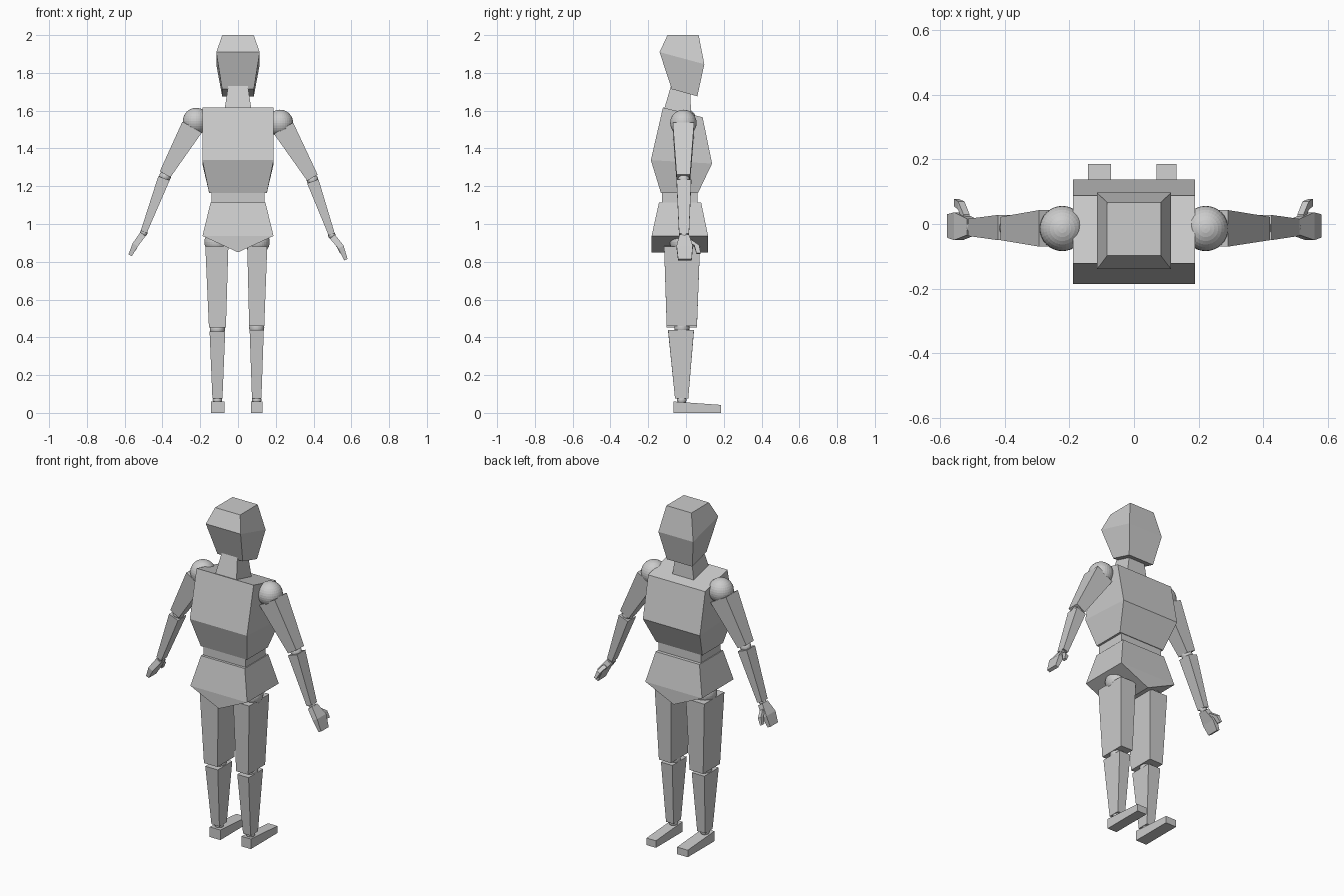
import bpy, bmesh
from mathutils import Vector

if "Cube" in bpy.data.objects:
    bpy.data.objects.remove(bpy.data.objects["Cube"])

grey = bpy.data.materials.new("light_grey")
grey.diffuse_color = (0.6, 0.6, 0.6, 1)
grey.use_nodes = True
grey.node_tree.nodes["Principled BSDF"].inputs["Base Color"].default_value = grey.diffuse_color


def finish(name, bm):
    bmesh.ops.remove_doubles(bm, verts=bm.verts, dist=0.0005)
    bmesh.ops.dissolve_degenerate(bm, edges=bm.edges, dist=0.0005)
    bmesh.ops.recalc_face_normals(bm, faces=bm.faces)
    me = bpy.data.meshes.new(name)
    bm.to_mesh(me)
    bm.free()
    me.materials.append(grey)
    ob = bpy.data.objects.new(name, me)
    bpy.context.collection.objects.link(ob)
    return ob


def loft(name, rings):
    """Skin four-cornered rings into a closed solid."""
    bm = bmesh.new()
    vs = [[bm.verts.new(p) for p in r] for r in rings]
    for a, b in zip(vs, vs[1:]):
        for i in range(4):
            j = (i + 1) % 4
            bm.faces.new((a[i], a[j], b[j], b[i]))
    bm.faces.new(vs[0])
    bm.faces.new(vs[-1])
    return finish(name, bm)


def block(name, levels):
    """Levels: half width, front y, back y, front z, back z."""
    loft(name, [[(-w, y0, z0), (w, y0, z0), (w, y1, z1), (-w, y1, z1)]
                for w, y0, y1, z0, z1 in levels])


def limb(name, sections):
    """Tapered bar along the xz plane. Sections: x, z, width, y0, y1."""
    rings = []
    n = len(sections)
    for i, (x, z, w, y0, y1) in enumerate(sections):
        a, b = sections[max(i - 1, 0)], sections[min(i + 1, n - 1)]
        t = Vector((b[0] - a[0], b[1] - a[1])).normalized()
        dx, dz = -t.y * w / 2, t.x * w / 2
        rings.append([(x - dx, y0, z - dz), (x + dx, y0, z + dz),
                      (x + dx, y1, z + dz), (x - dx, y1, z - dz)])
    loft(name, rings)


def ball(name, x, y, z, r):
    bm = bmesh.new()
    bmesh.ops.create_uvsphere(bm, u_segments=32, v_segments=16, radius=r)
    bmesh.ops.translate(bm, verts=bm.verts, vec=(x, y, z))
    finish(name, bm)


# Head, neck and trunk
block("head", [(0.083, -0.098, 0.067, 2.0, 2.0),
               (0.115, -0.14, 0.097, 1.91, 1.846),
               (0.084, -0.075, 0.06, 1.714, 1.676)])
block("neck", [(0.052, -0.08, 0.022, 1.73, 1.70),
               (0.072, -0.118, 0.028, 1.60, 1.57)])
block("chest", [(0.189, -0.122, 0.088, 1.617, 1.565),
                (0.189, -0.186, 0.138, 1.338, 1.32),
                (0.153, -0.133, 0.064, 1.165, 1.165)])
block("waist", [(0.14, -0.128, 0.06, 1.2, 1.2),
                (0.14, -0.128, 0.06, 1.09, 1.09)])
block("pelvis", [(0.145, -0.143, 0.08, 1.114, 1.114),
                 (0.188, -0.182, 0.117, 0.937, 0.937),
                 (0.0, -0.182, 0.117, 0.85, 0.85)])

# Legs: the two sides differ slightly in x and width
for side, s, hip, thigh_top, thigh_low, shin_top, shin_low, foot_in, foot_out, knee in (
        ("left", -1, 0.112, 0.122, 0.09, 0.083, 0.053, 0.071, 0.142, 0.448),
        ("right", 1, 0.102, 0.106, 0.08, 0.075, 0.05, 0.069, 0.131, 0.456)):
    x, k = s * hip, s * (hip - 0.003)
    ball(side + "_hip_joint", x, -0.02, 0.905, 0.066)
    limb(side + "_thigh", [(x, 0.882, thigh_top, -0.116, 0.074),
                           (k, knee + 0.005, thigh_low, -0.102, 0.058)])
    ball(side + "_knee_joint", k, -0.022, knee - 0.005, 0.04)
    limb(side + "_shin", [(k, knee - 0.016, shin_top, -0.095, 0.042),
                          (k, 0.075, shin_low, -0.058, 0.012)])
    ball(side + "_ankle_joint", k, -0.023, 0.068, 0.025)
    a, b = s * foot_in, s * foot_out
    loft(side + "_foot", [[(a, y, 0), (b, y, 0), (b, y, h), (a, y, h)]
                          for y, h in ((-0.066, 0.06), (0.186, 0.042))])

# Arms: joints given as (x, z) from shoulder to fingertip
for side, s, shoulder, arm, elbow, fore, wrist, knuckle, tip in (
        ("left", -1, (0.222, 1.545), (0.243, 1.513), (0.386, 1.258), (0.392, 1.242),
         (0.499, 0.958), (0.544, 0.89), (0.571, 0.834)),
        ("right", 1, (0.222, 1.535), (0.241, 1.507), (0.394, 1.24), (0.396, 1.226),
         (0.496, 0.945), (0.545, 0.878), (0.571, 0.811))):
    def at(p, *rest):
        return (s * p[0], p[1], *rest)

    ball(side + "_shoulder_joint", s * shoulder[0], -0.014, shoulder[1], 0.07)
    limb(side + "_upper_arm", [at(arm, 0.118, -0.07, 0.043),
                               at((elbow[0], elbow[1] + 0.005), 0.064, -0.05, 0.022)])
    ball(side + "_elbow_joint", s * elbow[0], -0.012, elbow[1] - 0.006, 0.031)
    limb(side + "_forearm", [at(fore, 0.064, -0.05, 0.028),
                             at(wrist, 0.034, -0.037, 0.016)])
    ball(side + "_wrist_joint", s * wrist[0], -0.01, wrist[1] - 0.004, 0.02)
    limb(side + "_hand", [at((wrist[0] + 0.004, wrist[1] - 0.012), 0.034, -0.034, 0.016),
                          at(knuckle, 0.032, -0.05, 0.036),
                          at(tip, 0.02, -0.042, 0.03)])
    # Thumb leans out along +y
    limb(side + "_thumb", [at((wrist[0] + 0.02, wrist[1] - 0.035), 0.022, 0.0, 0.03),
                           at((wrist[0] + 0.036, wrist[1] - 0.062), 0.022, 0.044, 0.07),
                           at((wrist[0] + 0.052, wrist[1] - 0.1), 0.014, 0.055, 0.078)])
